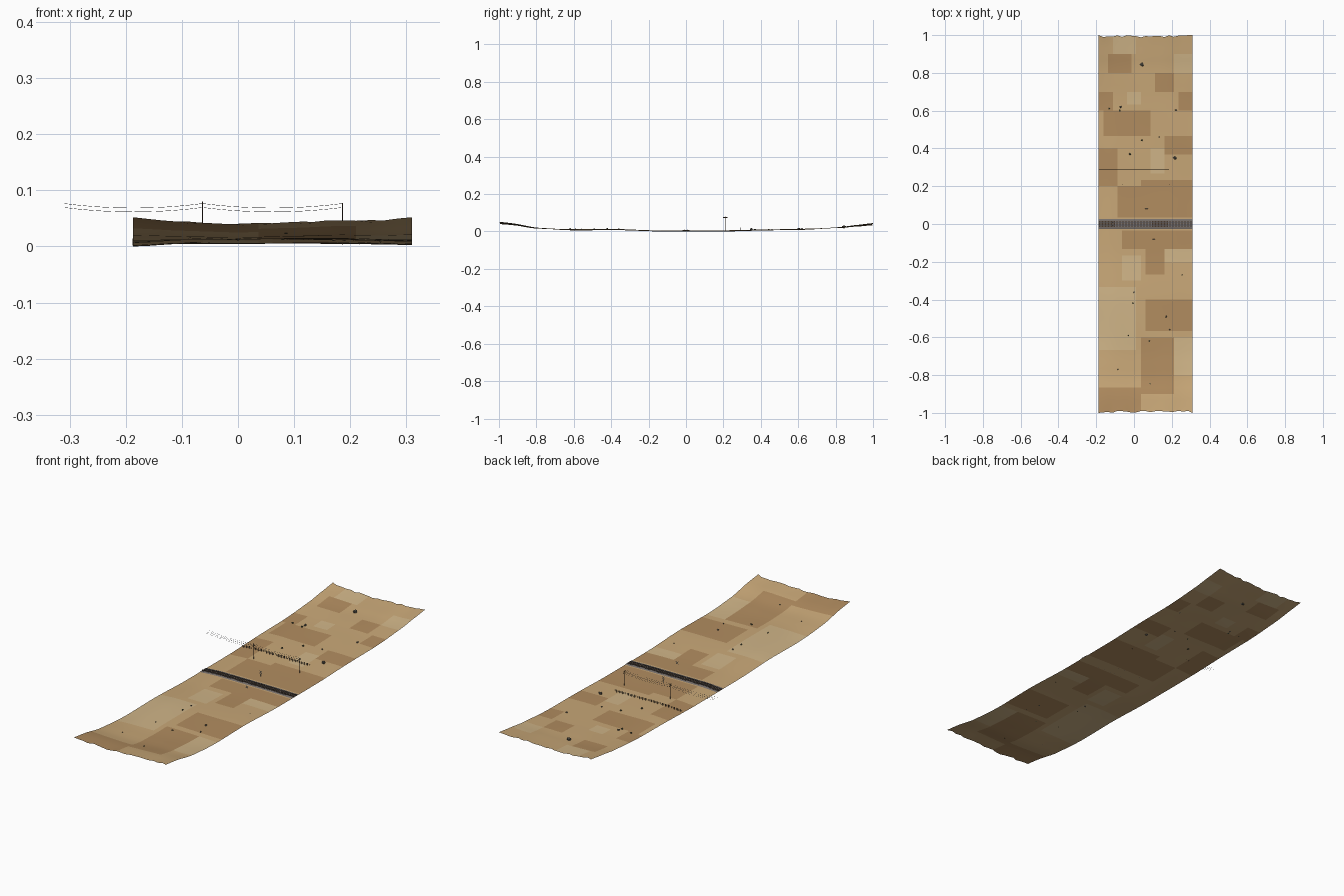
import bpy, bmesh, math, random
from mathutils import Vector, Matrix

if "Cube" in bpy.data.objects:
    bpy.data.objects.remove(bpy.data.objects["Cube"])
random.seed(4)
X0, X1 = -0.187, 0.31


def mat(name, hexcol):
    c = [int(hexcol[i:i + 2], 16) / 255 for i in (0, 2, 4)]
    m = bpy.data.materials.new(name)
    m.diffuse_color = [((v + .055) / 1.055) ** 2.4 for v in c] + [1]
    m.use_nodes = True
    m.node_tree.nodes["Principled BSDF"].inputs["Base Color"].default_value = m.diffuse_color
    return m


SAND, DARK, LIGHT = mat("sand", "C9A878"), mat("dark_sand", "B28D60"), mat("light_sand", "D0B588")
GRAVEL, WOOD, STEEL = mat("gravel", "77706C"), mat("wood", "4A3A2C"), mat("steel", "55555A")
SHRUB, STONE, WHITE = mat("shrub", "4C5038"), mat("stone", "5E5A50"), mat("white_paint", "D8D8D0")


def interp(pts, t):
    for (a, za), (b, zb) in zip(pts, pts[1:]):
        if t <= b:
            k = max(0, (t - a) / (b - a))
            k = k * k * (3 - 2 * k) * .5 + k * .5
            return za + (zb - za) * k
    return pts[-1][1]


LONG = [(-1, .041), (-.93, .035), (-.8, .016), (-.68, .011), (-.4, .012), (-.15, .004),
        (.17, .004), (.45, .009), (.65, .012), (.82, .018), (.92, .027), (1, .034)]
CROSS = [(X0, .011), (-.1, .003), (0, -.001), (.1, .002), (.18, .006), (.25, .005), (X1, .011)]


def ground(x, y):
    rise = min(1, max(0, (abs(y) - .6) / .4))
    edge = interp([(X0, -.004), (-.1, .001), (.2, .001), (X1, -.001)], x)
    return (interp(LONG, y) + interp(CROSS, x) * rise + edge * (1 - rise)
            + .0015 * math.sin(9 * y + 14 * x) * min(1, abs(y) * 2) * (1 - rise))


def finish(name, bm, mats):
    me = bpy.data.meshes.new(name)
    bm.to_mesh(me)
    bm.free()
    ob = bpy.data.objects.new(name, me)
    bpy.context.collection.objects.link(ob)
    for m in mats:
        me.materials.append(m)
    return ob


def box(bm, c, s, rot=None):
    m = Matrix.Translation(c) @ (rot or Matrix()) @ Matrix.Diagonal((*s, 1))
    bmesh.ops.create_cube(bm, size=1, matrix=m)


def rod(bm, base, h, r, n=6):
    bmesh.ops.create_cone(bm, cap_ends=True, segments=n, radius1=r, radius2=r * .8, depth=h,
                          matrix=Matrix.Translation(Vector(base) + Vector((0, 0, h / 2))))


# desert ground sheet with colour patches
dark = [(-.14, -.01, .8, .9), (.12, .21, .7, .8), (-.16, .08, .46, .61), (-.19, -.12, .6, .7),
        (.23, .31, .6, .7), (.17, .3, .35, .46), (-.19, -.1, .2, .4), (.03, .31, .03, .22),
        (-.09, .08, .03, .2), (-.07, .3, -.14, -.02), (.06, .16, -.27, -.1), (.05, .3, -.56, -.4),
        (.04, .21, -.9, -.6), (-.19, .03, -1, -.87)]
light = [(-.18, .02, -.67, -.35), (-.07, .04, -.31, -.16), (.14, .31, -.2, -.08),
         (.08, .17, .26, .4), (-.12, 0, .9, 1), (.21, .31, .8, .9), (-.05, .03, .62, .7), (.22, .3, -.8, -.6)]


def patch(x, y):
    inside = lambda r: r[0] < x < r[1] and r[2] < y < r[3]
    return 1 if any(map(inside, dark)) else 2 if any(map(inside, light)) else 0


NX, NY = 20, 60
bm = bmesh.new()
rows = []
for j in range(NY + 1):
    row = []
    for i in range(NX + 1):
        x, y = X0 + (X1 - X0) * i / NX, -1 + 2 * j / NY
        z = ground(x, y)
        if j in (0, NY) and 0 < i < NX:
            y -= math.copysign(random.uniform(0, .012), y)
            z += random.uniform(-.001, .001)
        row.append(bm.verts.new((x, y, max(0, z))))
    rows.append(row)
for j in range(NY):
    for i in range(NX):
        f = bm.faces.new((rows[j][i], rows[j][i + 1], rows[j + 1][i + 1], rows[j + 1][i]))
        c = f.calc_center_median()
        f.material_index = patch(c.x, c.y)
        f.smooth = True
finish("desert_ground", bm, [SAND, DARK, LIGHT])

# gravel bed: raised trapezoid strip following the ground
bm = bmesh.new()
prev = None
for i in range(NX + 1):
    x = X0 + (X1 - X0) * i / NX
    z = max(0, ground(x, 0))
    cur = [bm.verts.new((x, y, z + dz)) for y, dz in
           ((-.026, 0), (-.018, .002), (.018, .002), (.026, 0))]
    if prev:
        for a in range(3):
            bm.faces.new((prev[a], cur[a], cur[a + 1], prev[a + 1]))
    prev = cur
finish("gravel_bed", bm, [GRAVEL])

# sleepers and the two rails
bm = bmesh.new()
n = 62
for i in range(n):
    x = X0 + (X1 - X0) * (i + .5) / n
    box(bm, (x, 0, max(0, ground(x, 0)) + .0025), (.0035, .03, .0015))
finish("sleepers", bm, [WOOD])
bm = bmesh.new()
for y in (-.009, .009):
    for i in range(NX):
        xa, xb = (X0 + (X1 - X0) * k / NX for k in (i, i + 1))
        za, zb = max(0, ground(xa, 0)), max(0, ground(xb, 0))
        rot = Matrix.Rotation(-math.atan2(zb - za, xb - xa), 4, 'Y')
        box(bm, ((xa + xb) / 2, y, (za + zb) / 2 + .004), (xb - xa, .001, .0016), rot)
finish("rails", bm, [STEEL])

# telegraph poles with crossarms
YP, poles = .21, [(-.063, .080), (.186, .077)]
bm = bmesh.new()
for x, top in poles:
    g = ground(x, YP)
    rod(bm, (x, YP, g - .001), top - g + .001, .0012)
    for dz in (.004, .010):
        box(bm, (x, YP, top - dz), (.001, .022, .0012))
finish("telegraph_poles", bm, [WOOD])

# sagging wires, carried one span past the left edge
for k, (dy, dz) in enumerate([(-.009, 0), (.009, 0), (-.009, -.007), (.009, -.007)]):
    cu = bpy.data.curves.new("wire", 'CURVE')
    cu.dimensions = '3D'
    cu.bevel_depth, cu.bevel_resolution = .0003, 0
    pts = []
    for xa, xb in ((-.31, -.063), (-.063, .186)):
        for s in range(11):
            t = s / 10
            pts.append((xa + (xb - xa) * t, YP + dy, .0765 + dz - .032 * t * (1 - t), 1))
    sp = cu.splines.new('POLY')
    sp.points.add(len(pts) - 1)
    for p, co in zip(sp.points, pts):
        p.co = co
    cu.materials.append(STEEL)
    bpy.context.collection.objects.link(bpy.data.objects.new(f"wire_{k + 1}", cu))

# low fence behind the poles
bm = bmesh.new()
m = 25
xs = [X0 + (.186 - X0) * i / (m - 1) for i in range(m)]
for i, x in enumerate(xs):
    g = ground(x, .29)
    box(bm, (x, .29, g + .006), (.0012, .0012, .013))
    if i < m - 1:
        for h in (.005, .010):
            box(bm, ((x + xs[i + 1]) / 2, .29, g + h), (xs[i + 1] - x, .0004, .0006))
finish("fence", bm, [WOOD])

# crossing signs on either side of the track
for nm, x, y in (("front", .105, -.08), ("back", .066, .08)):
    bm = bmesh.new()
    g = ground(x, y)
    rod(bm, (x, y, g), .026, .0008)
    for a in (-45, 45):
        box(bm, (x, y - math.copysign(.001, -y), g + .021), (.018, .0006, .0025),
            Matrix.Rotation(math.radians(a), 4, 'Y'))
    finish(nm + "_crossing_sign", bm, [WHITE])

# shrubs and stones: x, y, radius
spots = [(.042, .845, .011), (-.132, .61, .006), (-.07, .62, .007), (-.075, .6, .006),
         (.222, .603, .006), (.042, .443, .005), (.132, .46, .004), (-.02, .37, .006),
         (.217, .35, .01), (.254, -.27, .003), (0, -.36, .005), (-.005, -.42, .005),
         (.17, -.49, .005), (-.03, -.59, .004), (.19, -.56, .004), (.08, -.62, .005),
         (-.085, -.77, .003), (.085, -.845, .004)]
for k, (x, y, r) in enumerate(spots):
    bm = bmesh.new()
    bmesh.ops.create_icosphere(bm, subdivisions=1, radius=r)
    for v in bm.verts:
        v.co *= random.uniform(.75, 1.1)
        v.co.z *= .75
    ob = finish(f"shrub_{k + 1}" if k % 2 else f"stone_{k + 1}", bm, [SHRUB if k % 2 else STONE])
    ob.location = (x, y, ground(x, y) + r * .3)
